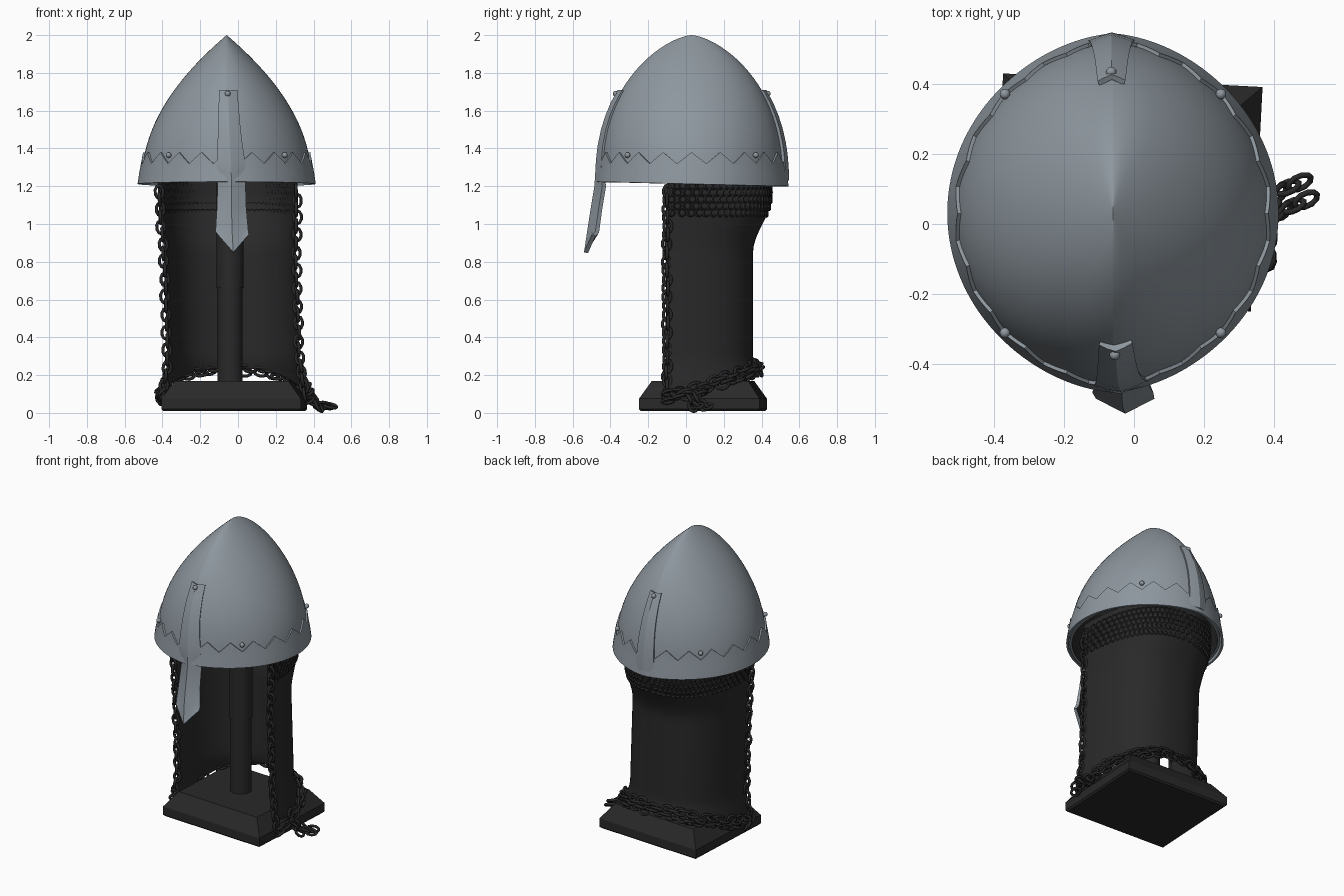
import bpy, bmesh, math, random
from math import sin, cos, pi
from mathutils import Vector, Matrix

random.seed(4)
cube = bpy.data.objects.get("Cube")
if cube:
    bpy.data.objects.remove(cube, do_unlink=True)


def material(name, rgb):
    m = bpy.data.materials.new(name)
    m.use_nodes = True
    m.diffuse_color = (*rgb, 1)
    bsdf = next(n for n in m.node_tree.nodes if n.type == 'BSDF_PRINCIPLED')
    bsdf.inputs["Base Color"].default_value = (*rgb, 1)
    return m


STEEL = material("blue grey steel", (0.27, 0.31, 0.345))
DARK = material("charcoal iron", (0.022, 0.022, 0.022))
CX, CY, RIM, TOP = -0.06, 0.03, 1.22, 2.0


def finish(bm, name, mats, thick=0, angle=30):
    """Turn a bmesh into a shaded object, with an optional inward thickness."""
    me = bpy.data.meshes.new(name)
    bm.to_mesh(me)
    bm.free()
    ob = bpy.data.objects.new(name, me)
    bpy.context.collection.objects.link(ob)
    for m in mats:
        me.materials.append(m)
    bpy.ops.object.select_all(action='DESELECT')
    ob.select_set(True)
    bpy.context.view_layer.objects.active = ob
    if thick:
        mod = ob.modifiers.new("thickness", 'SOLIDIFY')
        mod.thickness, mod.offset = thick, -1
        mod.material_offset = len(mats) - 1
        bpy.ops.object.modifier_apply(modifier=mod.name)
    bpy.ops.object.shade_smooth_by_angle(angle=math.radians(angle))
    return ob


def loft(name, rows, mats, closed=False, caps=False, thick=0, crease=(), angle=30):
    """Skin rows of points; columns listed in crease stay sharp."""
    bm = bmesh.new()
    grid = [[bm.verts.new(p) for p in row] for row in rows]
    n = len(rows[0])
    for lo, hi in zip(grid, grid[1:]):
        for i in range(n if closed else n - 1):
            j = (i + 1) % n
            bm.faces.new((lo[i], lo[j], hi[j], hi[i]))
        for i in crease:
            bm.edges.get((lo[i], hi[i])).smooth = False
    if caps:
        bm.faces.new(grid[0])
        bm.faces.new(grid[-1])
    bmesh.ops.remove_doubles(bm, verts=bm.verts, dist=0.0001)
    bmesh.ops.recalc_face_normals(bm, faces=bm.faces)
    axis = Vector((CX, CY, 0))
    out = sum(f.normal.xy.dot((f.calc_center_median() - axis).xy) * f.calc_area() for f in bm.faces)
    if out < 0:
        bmesh.ops.reverse_faces(bm, faces=bm.faces)
    return finish(bm, name, mats, thick, angle)


# Helmet skull: elliptical rings pinched into a fore-and-aft ridge
def radii(z):
    u = min(1, max(0, (z - RIM) / (TOP - RIM)))
    return 0.45 * (1 - u ** 2.05), 0.49 * (1 - u ** 2.25) ** 0.65


def pinch(t):
    return 1 - 0.04 * abs(sin(2 * t) * cos(t))


def shell(t, z, off=0.0):
    a, b = radii(z)
    k = pinch(t)
    return Vector((CX + (a + off) * k * sin(t), CY - (b + off) * k * cos(t), z))


def shell_at(x, z, off, side):
    """Skull point at a given x; side is -1 for the front, 1 for the back."""
    a, t = radii(z)[0] + off, 0
    for _ in range(5):
        t = math.asin(max(-1, min(1, (x - CX) / (a * pinch(t)))))
    p = shell(t, z, off)
    return Vector((x, p.y if side < 0 else 2 * CY - p.y, z))


N = 96
heights = [RIM + (TOP - RIM) * sin(k / 30 * pi / 2) for k in range(31)]
loft("helmet_skull", [[shell(2 * pi * i / N, z) for i in range(N)] for z in heights],
     [STEEL, DARK], closed=True, thick=0.015, crease=(0, N // 2))

# Rim band with a zigzag upper edge
TEETH, SEG = 20, 8
band = []
for v in (0, 0.35, 0.7, 1):
    row = []
    for i in range(TEETH * SEG):
        t = 2 * pi * i / (TEETH * SEG)
        wave = abs((i % SEG) / SEG * 2 - 1)
        low, high = 1.212 + 0.012 * cos(t), 1.32 + 0.06 * wave
        z = low + (high - low) * v
        row.append(shell(t, z, 0.010 + 0.012 * max(0, (1.31 - z) / 0.1)))
    band.append(row)
loft("rim_band", band, [STEEL], closed=True, thick=0.013)

# Front strap running down into the nose guard: (z, centre x, half width)
ACROSS = [-1, -0.5, 0, 0.5, 1]
front = []
for z, xc, half in ((1.71, -.052, .048), (1.64, -.05, .052), (1.57, -.048, .056), (1.5, -.046, .06),
                    (1.42, -.042, .066), (1.34, -.038, .074), (1.27, -.036, .078)):
    front.append([shell_at(xc + half * s, z, 0.012 + 0.012 * (1 - abs(s)), -1) for s in ACROSS])
for z, xc, half, y, drop in ((1.2, -.034, .074, -.485, 0), (1.08, -.034, .078, -.505, 0),
                             (0.97, -.032, .087, -.522, 0.01), (0.85, -.025, .083, -.54, -0.095)):
    front.append([Vector((xc + half * s, y + 0.042 * abs(s), z - drop * abs(s))) for s in ACROSS])
loft("nose_guard", front, [STEEL, DARK], thick=0.022, crease=(2,), angle=25)

# Back strap
back = []
for k in range(8):
    v = k / 7
    back.append([shell_at(-0.064 + (0.068 - 0.028 * v) * s, 1.23 + 0.48 * v,
                          0.016 + 0.01 * (1 - abs(s)), 1) for s in ACROSS])
loft("back_strap", back, [STEEL], thick=0.016, crease=(2,), angle=25)

# Rivets
spots = [shell(pi / 4 + k * pi / 2, 1.365, 0.012) for k in range(4)]
spots += [shell_at(-0.055, 1.69, 0.022, -1), shell_at(-0.065, 1.69, 0.022, 1)]
bm = bmesh.new()
for p in spots:
    bmesh.ops.create_uvsphere(bm, u_segments=12, v_segments=8, radius=0.015,
                              matrix=Matrix.Translation(p))
finish(bm, "rivets", [STEEL], angle=60)


# Mail curtain: a U-shaped sheet, open at the front
def ease(v):
    v = max(0, min(1, v))
    return v * v * (3 - 2 * v)


def curtain(phi, z, off=0.0):
    flare = ease((0.3 - z) / 0.18)
    w = 0.35 + 0.015 * ease((z - 0.85) / 0.3) + 0.025 * flare + off
    d = 0.455 + 0.1 * ease((z - 0.85) / 0.3) + 0.05 * flare + off
    c, s = cos(phi), max(0, sin(phi))
    return Vector((-0.015 - 0.033 * z + math.copysign(abs(c) ** 0.8, c) * w, -0.1 + d * s ** 0.8, z))


def hem(phi):
    return 0.09 + 0.15 * max(0, sin(phi))


sheet = []
for k in range(31):
    v = k / 30
    sheet.append([curtain(pi * i / 48, hem(pi * i / 48) * (1 - v) + 1.26 * v) for i in range(49)])
loft("mail_curtain", sheet, [DARK], thick=0.014)


# Rings and chains
def ring(bm, pos, normal, along, major, minor, stretch=1.0, n=10, m=5):
    normal = normal.normalized()
    along = (along - normal * along.dot(normal)).normalized()
    side = normal.cross(along)
    vs = []
    for i in range(n):
        a = 2 * pi * i / n
        out = along * cos(a) + side * sin(a)
        mid = pos + along * (cos(a) * major * stretch) + side * (sin(a) * major)
        vs.append([bm.verts.new(mid + (out * cos(2 * pi * j / m) + normal * sin(2 * pi * j / m)) * minor)
                   for j in range(m)])
    for i in range(n):
        for j in range(m):
            i2, j2 = (i + 1) % n, (j + 1) % m
            bm.faces.new((vs[i][j], vs[i2][j], vs[i2][j2], vs[i][j2]))


def chain(name, points, step=0.042, major=0.021, minor=0.009, jitter=0.0):
    bm = bmesh.new()
    count = 0
    for p, q in zip(points, points[1:]):
        d = q - p
        n = max(1, round(d.length / step))
        side = d.cross(Vector((0.3, 0.5, 0.8))).normalized()
        for k in range(n):
            turn = Matrix.Rotation((count % 2) * pi / 2 + 0.6 + random.uniform(-1, 1) * jitter * 20, 3, d)
            shake = Vector([random.uniform(-jitter, jitter) for _ in range(3)])
            ring(bm, p + d * (k / n) + shake, turn @ side, d, major, minor, 1.6)
            count += 1
    bmesh.ops.recalc_face_normals(bm, faces=bm.faces)
    return finish(bm, name, [DARK], angle=80)


for name, phi in (("left_edge_chain", 0), ("right_edge_chain", pi)):
    chain(name, [curtain(phi, 0.1 + 1.12 * k / 6) for k in range(7)], jitter=0.004)

tail = [Vector(p) for p in ((0.49, 0.06, 0.035), (0.42, 0.03, 0.045), (0.38, 0.0, 0.1))]
for strand in range(2):
    path = [curtain(pi * i / 16, hem(pi * i / 16) - 0.015 + 0.03 * strand, 0.015) for i in range(17)]
    end = [Vector((-0.42, -0.04, 0.05))]
    shift = Vector((-0.01, 0.05, 0.0)) * strand
    chain("hem_chain", [p + shift for p in tail] + path + end, major=0.022, jitter=0.012)

bm = bmesh.new()
for r in range(5):
    for i in range(42):
        phi = pi * (i + 0.5 * (r % 2) + 0.25) / 42
        ring(bm, curtain(phi, 1.06 + 0.036 * r, -0.004), Vector((cos(phi), sin(phi), 0)),
             Vector((0, 0, 1)), 0.019, 0.008, n=8, m=4)
bmesh.ops.recalc_face_normals(bm, faces=bm.faces)
finish(bm, "mail_rings", [DARK], angle=80)

# Wooden stand: bevelled base and stepped post
turn = Matrix.Rotation(math.radians(-3), 3, 'Z')
base = []
for hx, hy, z in ((.36, .31, .01), (.37, .32, .02), (.37, .32, .075), (.30, .255, .17)):
    base.append([turn @ Vector((sx * hx, sy * hy, z)) + Vector((-.02, .09, 0))
                 for sx, sy in ((-1, -1), (1, -1), (1, 1), (-1, 1))])
loft("stand_base", base, [DARK], closed=True, caps=True, angle=20)

for name, radius, low, high in (("stand_post", 0.066, 0.16, 0.68), ("post_sleeve", 0.072, 0.66, 1.6)):
    bm = bmesh.new()
    bmesh.ops.create_cone(bm, cap_ends=True, segments=24, radius1=radius, radius2=radius, depth=high - low,
                          matrix=Matrix.Translation((-0.042, 0.09, (low + high) / 2)))
    finish(bm, name, [DARK])
